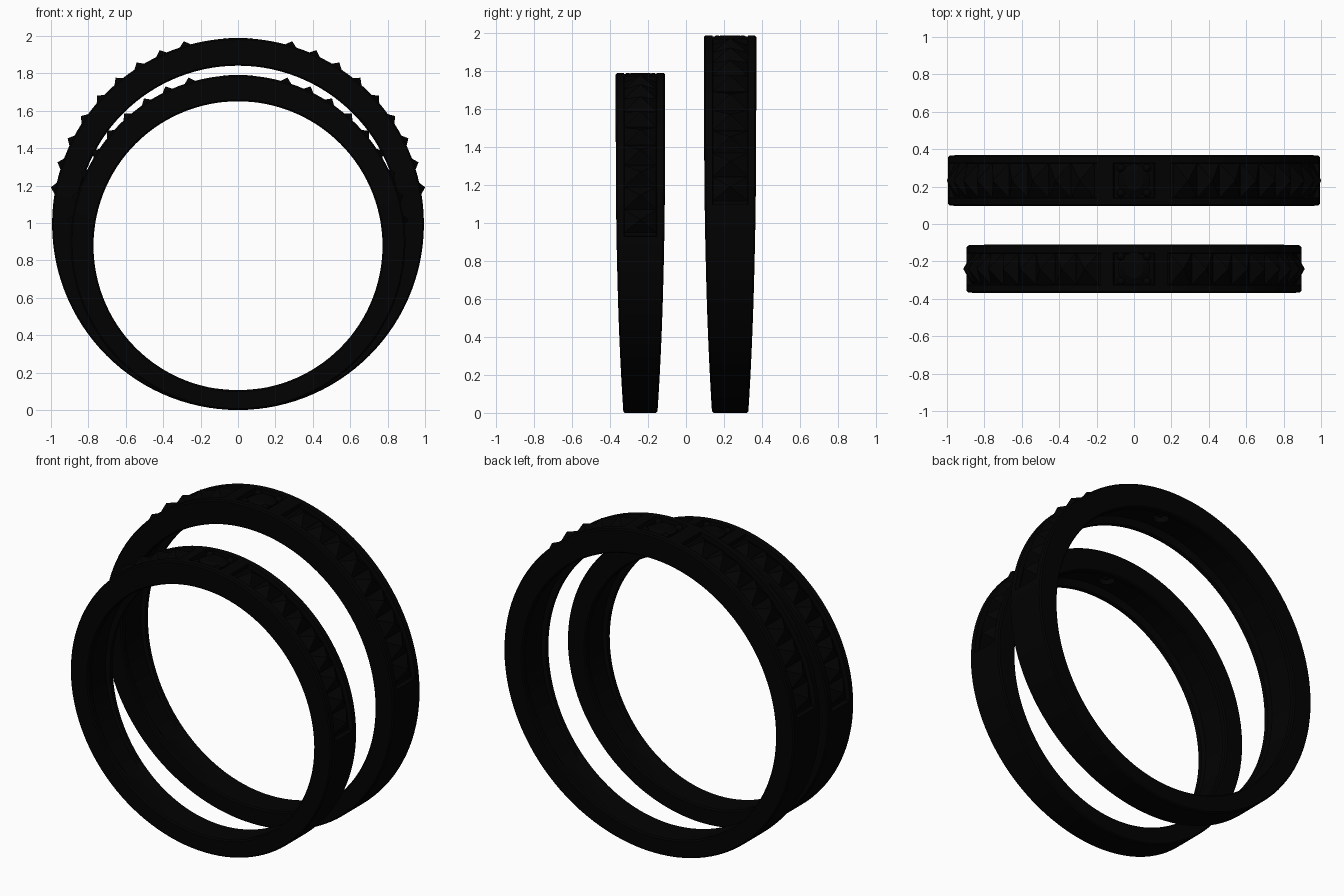
import bpy, bmesh, math
from mathutils import Vector

if "Cube" in bpy.data.objects:
    bpy.data.objects.remove(bpy.data.objects["Cube"])

black = bpy.data.materials.new("black_metal")
black.diffuse_color = (0.0005, 0.0005, 0.0005, 1)
black.use_nodes = True
black.node_tree.nodes["Principled BSDF"].inputs["Base Color"].default_value = black.diffuse_color


def finish(name, bm, smooth=True):
    bmesh.ops.recalc_face_normals(bm, faces=bm.faces)
    me = bpy.data.meshes.new(name)
    bm.to_mesh(me)
    bm.free()
    ob = bpy.data.objects.new(name, me)
    bpy.context.collection.objects.link(ob)
    me.materials.append(black)
    bpy.ops.object.select_all(action='DESELECT')
    ob.select_set(True)
    bpy.context.view_layer.objects.active = ob
    if smooth:
        bpy.ops.object.shade_smooth_by_angle(angle=math.radians(30))
    return ob


def polar(deg, r, cz, y):
    # angle measured from the top of the ring
    a = math.radians(deg)
    return Vector((r * math.sin(a), y, cz + r * math.cos(a)))


def make_ring(tag, cy, ro, ri, ci, w_top, w_bot, chan, a0, a1):
    seat = math.degrees(0.11 / ro)
    depth = 0.028
    bev = 0.008

    # angles: even steps plus tight pairs at the recess ends
    keys = [s * k for s in (-1, 1) for k in (seat, a0, a1)]
    angles = [a for a in range(-180, 180, 3) if all(abs(a - k) > 0.4 for k in keys)]
    angles += [k + e for k in keys for e in (-0.1, 0.1)]
    angles.sort()

    # band: tapering section with recessed channels and a hollowed inside
    bm = bmesh.new()
    loops = []
    for a in angles:
        t = (1 + math.cos(math.radians(a))) / 2
        w = w_bot + (w_top - w_bot) * (1 - (1 - t) ** 3)
        c = min(chan, w - 0.025)
        d = depth if abs(a) < seat or a0 < abs(a) < a1 else 0
        g = 0.045 * t
        outer = [(-w, -bev), (-w + bev, 0), (-c, 0), (-c + .003, -d)]
        outer += [(-y, r) for y, r in reversed(outer)]
        inner = [(w, bev), (w - bev, 0), (w - .035, 0), (w - .045, g)]
        inner += [(-y, r) for y, r in reversed(inner)]
        pts = [polar(a, ro + r, ro, cy + y) for y, r in outer]
        pts += [polar(a, ri + r, ci, cy + y) for y, r in inner]
        loops.append([bm.verts.new(p) for p in pts])
    n = len(loops[0])
    for i, l in enumerate(loops):
        m = loops[(i + 1) % len(loops)]
        for j in range(n):
            k = (j + 1) % n
            bm.faces.new((l[j], l[k], m[k], m[j]))
    band = finish(tag + "_band", bm, False)

    # hole under the stone
    bpy.ops.mesh.primitive_cylinder_add(vertices=32, radius=0.045, depth=0.5,
                                        location=(0, cy, 2 * ro))
    cutter = bpy.context.object
    cutter.hide_render = True
    mod = band.modifiers.new("hole", 'BOOLEAN')
    mod.operation = 'DIFFERENCE'
    mod.solver = 'EXACT'
    mod.object = cutter
    bpy.ops.object.select_all(action='DESELECT')
    band.select_set(True)
    bpy.context.view_layer.objects.active = band
    bpy.ops.object.modifier_apply(modifier="hole")
    bpy.data.objects.remove(cutter)
    bpy.ops.object.shade_smooth_by_angle(angle=math.radians(30))

    # rows of pyramid studs on both shoulders
    lo0, hi0 = a0 + 1, a1 - 1.2
    step = (hi0 - lo0) / 9
    for side, s in (("left", -1), ("right", 1)):
        bm = bmesh.new()
        for i in range(9):
            lo = lo0 + i * step
            base = [bm.verts.new(polar(s * a, ro - depth - 0.001, ro, cy + y))
                    for a, y in ((lo, -chan), (lo + step, -chan),
                                 (lo + step, chan), (lo, chan))]
            tip = bm.verts.new(polar(s * (lo + step / 2), ro + 0.026, ro, cy))
            for j in range(4):
                bm.faces.new((base[j], base[(j + 1) % 4], tip))
        finish(f"{tag}_{side}_studs", bm, False)

    # faceted round stone
    bm = bmesh.new()
    top = 2 * ro
    rows = []
    for r, z, turn in ((0.05, 0, 0), (0.088, -0.02, 0.5), (0.088, -0.026, 0.5), (0.01, -0.09, 0)):
        rows.append([bm.verts.new((r * math.cos((i + turn) * math.tau / 16),
                                   cy + r * math.sin((i + turn) * math.tau / 16), top + z))
                     for i in range(16)])
    for p, q in zip(rows, rows[1:]):
        for i in range(16):
            j = (i + 1) % 16
            bm.faces.new((p[i], p[j], q[j], q[i]))
    bm.faces.new(rows[0])
    bm.faces.new(rows[-1])
    finish(tag + "_stone", bm, False)

    # corner prongs
    bm = bmesh.new()
    for sx in (-1, 1):
        for sy in (-1, 1):
            res = bmesh.ops.create_uvsphere(bm, u_segments=16, v_segments=8, radius=0.022)
            bmesh.ops.translate(bm, verts=res["verts"],
                                vec=(sx * 0.07, cy + sy * 0.067, top - 0.022))
    finish(tag + "_prongs", bm)


make_ring("large_ring", 0.2325, 0.994, 0.867, 0.974, 0.1375, 0.096, 0.094, 11.6, 84)
make_ring("small_ring", -0.24, 0.895, 0.7725, 0.878, 0.13, 0.09, 0.086, 11.6, 87.7)
